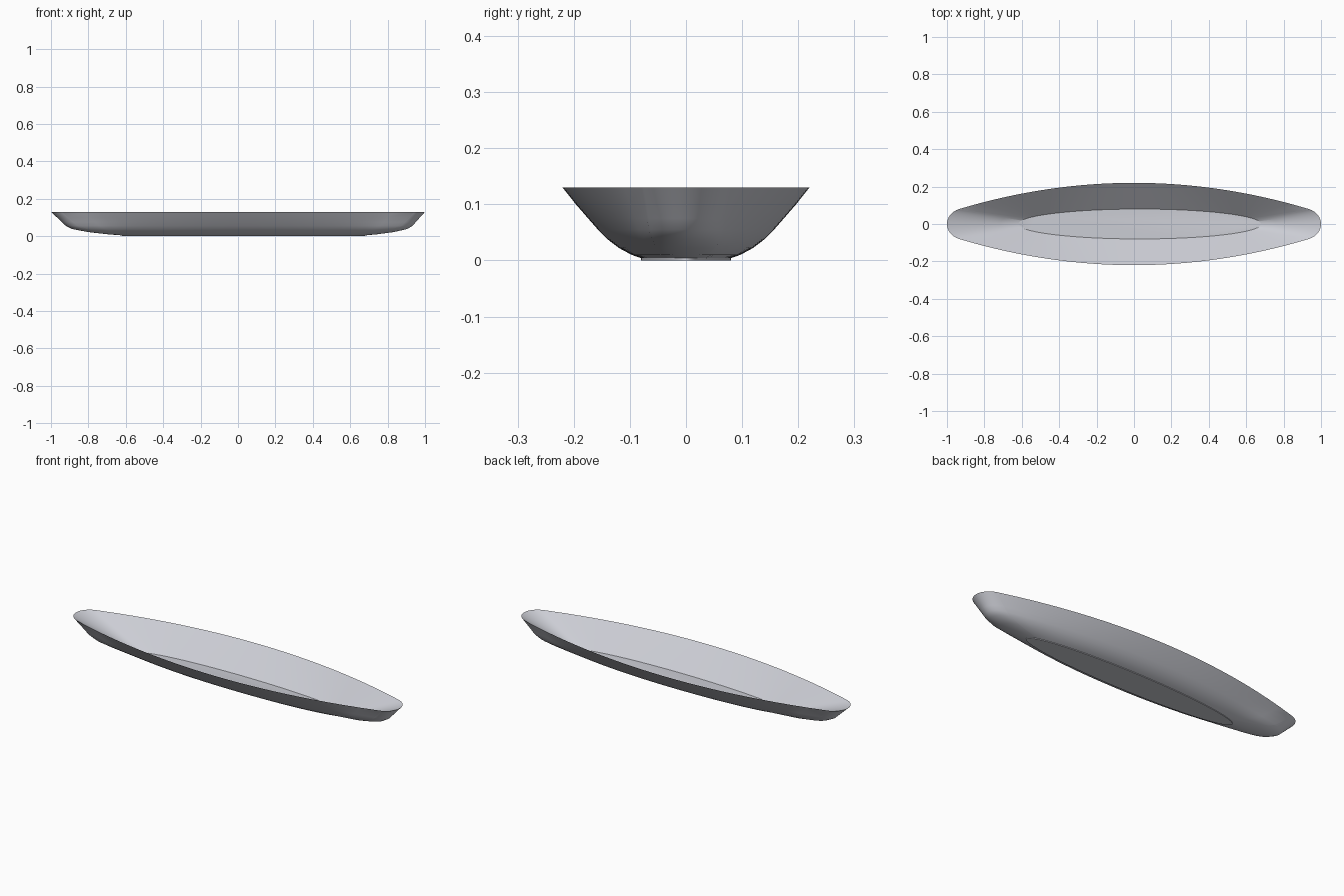
import bpy, bmesh, math

cube = bpy.data.objects.get("Cube")
if cube:
    bpy.data.objects.remove(cube, do_unlink=True)

N = 40            # steps per quarter outline
JOIN = 0.39       # base angle where the rounded tip meets the long side


def material(name, rgb):
    m = bpy.data.materials.new(name)
    m.use_nodes = True
    m.diffuse_color = (*rgb, 1)
    m.node_tree.nodes["Principled BSDF"].inputs["Base Color"].default_value = (*rgb, 1)
    return m


def quarter(t):
    """Base ellipse point and the matching rim point for one quarter."""
    base = (0.65 * math.cos(t), 0.08 * math.sin(t))
    if t >= JOIN:                      # long shallow side arc
        x = 0.94 * math.tan(JOIN) / math.tan(t) if t < 1.57 else 0.0
        rim = (x, 0.22 - 0.16 * x * x)
    else:                              # rounded tip
        s = math.atan(math.tan(1.163) * math.tan(t) / math.tan(JOIN))
        rim = (0.9005 + 0.0995 * math.cos(s), 0.085 * math.sin(s))
    return base, rim


# Full outline, mirrored from one quarter
steps = [JOIN * i / 14 for i in range(14)]
steps += [JOIN + (math.pi / 2 - JOIN) * i / (N - 14) for i in range(N - 14 + 1)]
q = [quarter(t) for t in steps]


def flip(pairs, sx, sy):
    return [tuple((x * sx, y * sy) for x, y in p) for p in pairs]


outline = q + flip(q[-2::-1], -1, 1) + flip(q[1:], -1, -1) + flip(q[-2:0:-1], 1, -1)

# Outer wall: height, spread towards the rim at the sides, and at the tips
OUTER = [(0.0, 0.0, 0.0), (0.004, 0.0, 0.0), (0.01, 0.12, 0.2), (0.022, 0.28, 0.48),
         (0.038, 0.43, 0.70), (0.055, 0.55, 0.79), (0.075, 0.675, 0.845),
         (0.10, 0.83, 0.915), (0.13, 1.0, 1.0)]

bm = bmesh.new()


def ring(z, side, tip):
    verts = []
    for (bx, by), (rx, ry) in outline:
        f = side + (tip - side) * abs(rx) ** 4
        cx = 0.03 * (1 - f)            # base sits slightly off centre
        verts.append(bm.verts.new((cx + bx + (rx - bx) * f, by + (ry - by) * f, z)))
    return verts


def bridge(a, b):
    n = len(a)
    for i in range(n):
        j = (i + 1) % n
        bm.faces.new((a[i], a[j], b[j], b[i]))


# Outer wall and underside
rings = [ring(*r) for r in OUTER]
bm.faces.new(rings[0][::-1])
for a, b in zip(rings, rings[1:]):
    bridge(a, b)

# Straight inner wall down to the flat floor
inner = [rings[-1]] + [ring(0.005 + 0.125 * f, f, f) for f in (0.75, 0.5, 0.25, 0.0)]
for a, b in zip(inner, inner[1:]):
    bridge(a, b)
bm.faces.new(inner[-1])

bmesh.ops.recalc_face_normals(bm, faces=bm.faces)
me = bpy.data.meshes.new("long_dish")
bm.to_mesh(me)
bm.free()

dish = bpy.data.objects.new("long_dish", me)
bpy.context.collection.objects.link(dish)
me.materials.append(material("pale grey", (0.6, 0.61, 0.66)))

# Smooth walls with sharp rim and floor edges
bpy.ops.object.select_all(action='DESELECT')
dish.select_set(True)
bpy.context.view_layer.objects.active = dish
bpy.ops.object.shade_smooth_by_angle(angle=math.radians(30))
